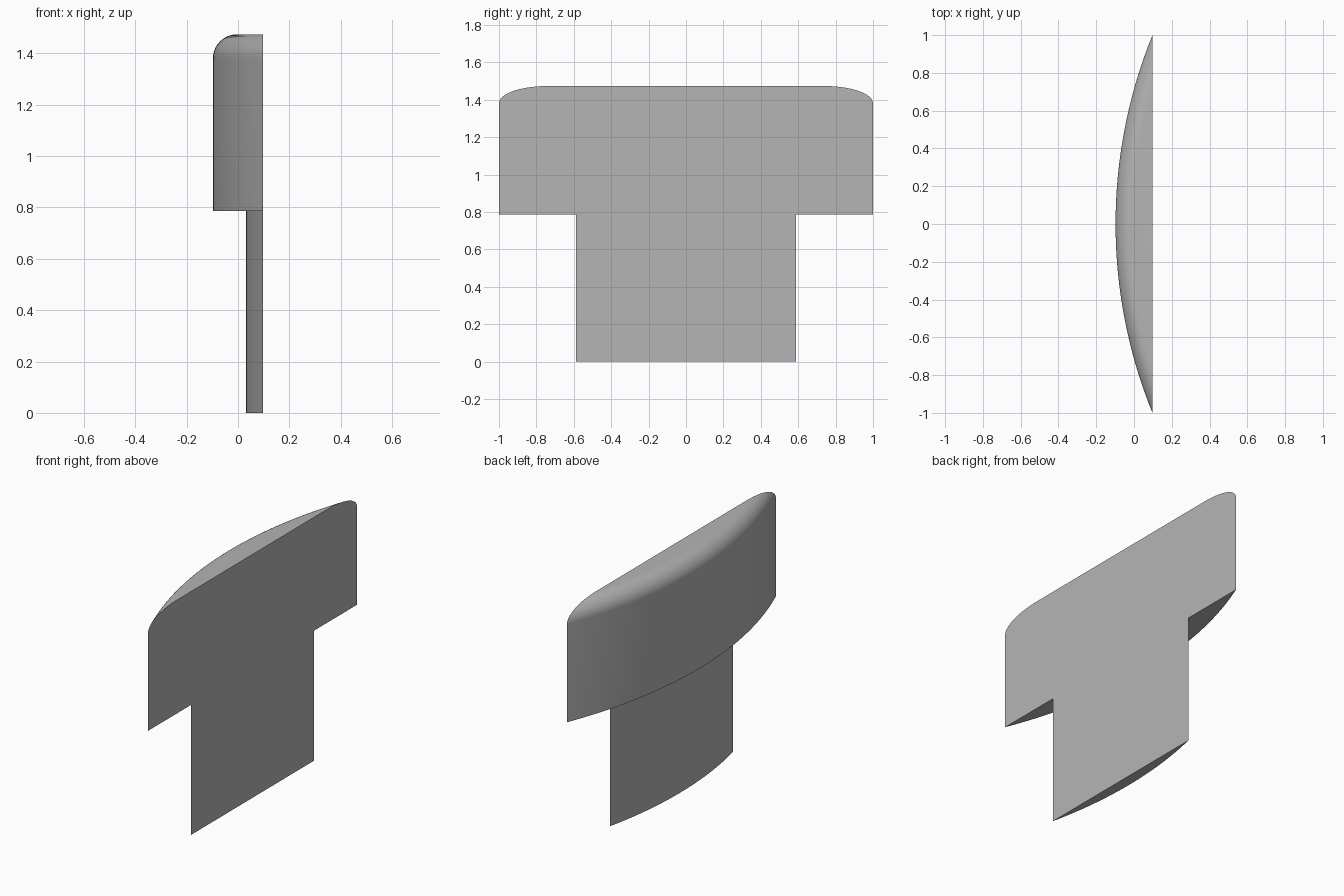
import bpy
import bmesh
import math

cube = bpy.data.objects.get("Cube")
if cube:
    bpy.data.objects.remove(cube, do_unlink=True)

BACK = 0.0975       # plane of the flat face
RADIUS = 2.66       # radius of the bowed face
SEGMENTS = 64

grey = bpy.data.materials.new("plain_grey")
grey.use_nodes = True
colour = (0.46, 0.46, 0.46, 1)
grey.diffuse_color = colour
grey.node_tree.nodes["Principled BSDF"].inputs["Base Color"].default_value = colour


def bowed_outline(center_x, radius):
    """Arc bulging towards -x, ending on the flat face."""
    half = math.acos((center_x - BACK) / radius)
    angles = [half * (2 * i / SEGMENTS - 1) for i in range(SEGMENTS + 1)]
    return [(center_x - radius * math.cos(a), radius * math.sin(a)) for a in angles]


def bowed_block(name, half_width, layers):
    """Loft circular-segment outlines; each layer is (inset, height)."""
    center_x = BACK + math.sqrt(RADIUS ** 2 - half_width ** 2)
    bm = bmesh.new()
    rings = []
    for inset, z in layers:
        outline = bowed_outline(center_x, RADIUS - inset)
        rings.append([bm.verts.new((x, y, z)) for x, y in outline])
    for low, high in zip(rings, rings[1:]):
        for i in range(SEGMENTS):
            bm.faces.new((low[i], low[i + 1], high[i + 1], high[i]))
    bm.faces.new(rings[0])
    bm.faces.new(rings[-1])
    # flat face runs up one end of the layers and down the other
    bm.faces.new([r[0] for r in rings] + [r[-1] for r in reversed(rings)])
    bmesh.ops.recalc_face_normals(bm, faces=bm.faces)
    mesh = bpy.data.meshes.new(name)
    bm.to_mesh(mesh)
    bm.free()
    mesh.materials.append(grey)
    obj = bpy.data.objects.new(name, mesh)
    bpy.context.collection.objects.link(obj)
    bpy.ops.object.select_all(action="DESELECT")
    obj.select_set(True)
    bpy.context.view_layer.objects.active = obj
    bpy.ops.object.shade_smooth_by_angle(angle=math.radians(30))
    return obj


# wide head with a rounded upper edge
SHOULDER, TOP, FILLET, STEPS = 0.787, 1.474, 0.094, 16
head_layers = [(0, SHOULDER)]
for i in range(STEPS + 1):
    a = math.pi / 2 * i / STEPS
    head_layers.append((FILLET * (1 - math.cos(a)), TOP - FILLET * (1 - math.sin(a))))
bowed_block("head", 1.0, head_layers)

# narrower stem below it
bowed_block("stem", 0.587, [(0, 0), (0, SHOULDER)])
